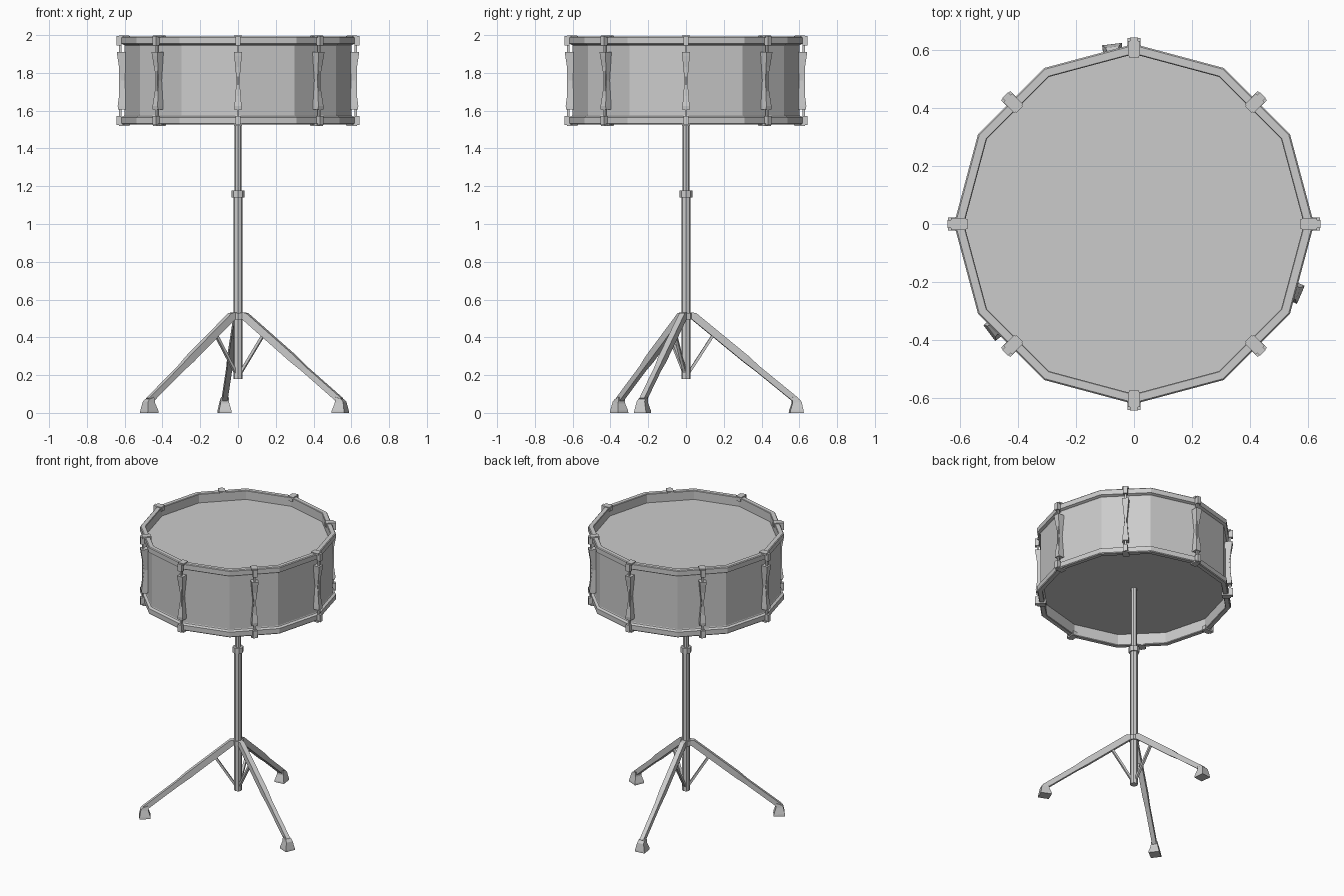
import bpy, bmesh, math
from mathutils import Vector, Matrix

if "Cube" in bpy.data.objects:
    bpy.data.objects.remove(bpy.data.objects["Cube"])

GREY = (0.6, 0.6, 0.6, 1)
metal = bpy.data.materials.new("plain grey")
metal.use_nodes = True
metal.diffuse_color = GREY
metal.node_tree.nodes["Principled BSDF"].inputs["Base Color"].default_value = GREY


def finish(name, bm, angle=0.0):
    """Turn a bmesh into an object, rotated about z."""
    bmesh.ops.recalc_face_normals(bm, faces=bm.faces)
    mesh = bpy.data.meshes.new(name)
    bm.to_mesh(mesh)
    bm.free()
    mesh.materials.append(metal)
    ob = bpy.data.objects.new(name, mesh)
    ob.rotation_euler.z = math.radians(angle)
    bpy.context.collection.objects.link(ob)
    return ob


def lathe(name, profile, sides, closed=False):
    """Spin (radius, z) points; open profiles get capped ends."""
    bm = bmesh.new()
    rings = []
    for r, z in profile:
        rings.append([bm.verts.new((r * math.cos(a), r * math.sin(a), z))
                      for a in (2 * math.pi * i / sides for i in range(sides))])
    pairs = list(zip(rings, rings[1:]))
    if closed:
        pairs.append((rings[-1], rings[0]))
    else:
        bm.faces.new(rings[0])
        bm.faces.new(rings[-1])
    for a, b in pairs:
        for i in range(sides):
            j = (i + 1) % sides
            bm.faces.new((a[i], a[j], b[j], b[i]))
    return finish(name, bm)


def loft(bm, sections):
    """Skin rectangles given as (centre, half_u, half_v) vectors."""
    rings = []
    for c, u, v in sections:
        c, u, v = Vector(c), Vector(u), Vector(v)
        rings.append([bm.verts.new(p) for p in (c - u - v, c + u - v, c + u + v, c - u + v)])
    bm.faces.new(rings[0])
    bm.faces.new(rings[-1])
    for a, b in zip(rings, rings[1:]):
        for i in range(4):
            j = (i + 1) % 4
            bm.faces.new((a[i], a[j], b[j], b[i]))


def upright(bm, r0, r1, width, z0, z1):
    """Box on the +x side spanning radii r0 to r1."""
    half = ((r1 - r0) / 2, 0, 0)
    loft(bm, [(((r0 + r1) / 2, 0, z), half, (0, width / 2, 0)) for z in (z0, z1)])


# Drum body with recessed heads, and its two hoops
lathe("drum_shell", [(0.585, 1.605), (0.6, 1.605), (0.6, 1.93), (0.585, 1.93)], 12)
hoop = [(0.585, 0.07), (0.6, 0.05), (0.603, 0.045), (0.62, 0.038),
        (0.62, 0.005), (0.615, 0), (0.588, 0), (0.585, 0.004)]
lathe("top_hoop", [(r, 1.993 - d) for r, d in hoop], 12, True)
lathe("bottom_hoop", [(r, 1.527 + d) for r, d in hoop], 12, True)
lathe("bottom_shell_edge", [(0.585, 1.55), (0.6, 1.55), (0.6, 1.61), (0.585, 1.61)], 12, True)
lathe("top_shell_edge", [(0.585, 1.92), (0.6, 1.92), (0.6, 1.97), (0.585, 1.97)], 12, True)

# Eight lugs with rods and hoop claws
for n in range(8):
    shift = -0.016 if n % 2 else 0.0
    bm = bmesh.new()
    loft(bm, [((0.595 + d + shift, 0, z), (d, 0, 0), (0, w, 0))
              for z, d, w in ((1.605, 0.02, 0.02), (1.625, 0.021, 0.019),
                              (1.76, 0.012, 0.008),
                              (1.89, 0.022, 0.02), (1.91, 0.023, 0.022))])
    finish("lug_%d" % n, bm, 45 * n)

    bm = bmesh.new()
    upright(bm, 0.618 + shift, 0.63 + shift, 0.012, 1.53, 1.99)
    finish("tension_rod_%d" % n, bm, 45 * n)

    bm = bmesh.new()
    for z0, z1, outer0, outer1 in ((1.987, 1.999, 1.945, 1.995), (1.519, 1.531, 1.523, 1.573)):
        upright(bm, 0.578 + shift, 0.63 + shift, 0.042, z0, z1)
        upright(bm, 0.617 + shift, 0.643 + shift, 0.028, outer0, outer1)
    upright(bm, 0.573 + shift, 0.588 + shift, 0.034, 1.97, 1.996)
    upright(bm, 0.573 + shift, 0.588 + shift, 0.034, 1.522, 1.55)
    finish("hoop_claws_%d" % n, bm, 45 * n)

# Telescopic stand
lathe("lower_tube", [(0.025, 0.18), (0.025, 1.15)], 8)
lathe("upper_tube", [(0.019, 1.1), (0.019, 1.61)], 8)
lathe("height_collar", [(0.034, 1.14), (0.034, 1.178)], 8)
lathe("leg_hub", [(0.034, 0.495), (0.034, 0.53)], 8)

# Tripod legs, braces and feet
for n, angle in enumerate((97, 217, 337)):
    bm = bmesh.new()
    loft(bm, [((r, 0, z), (h * 0.6, 0, h * 0.8), (0, w, 0))
              for r, z, h, w in ((0.01, 0.518, 0.018, 0.015), (0.04, 0.513, 0.02, 0.016),
                                 (0.32, 0.285, 0.02, 0.017), (0.38, 0.235, 0.016, 0.014),
                                 (0.59, 0.065, 0.016, 0.014))])
    finish("leg_%d" % n, bm, angle)

    bm = bmesh.new()
    loft(bm, [((0.01, 0, 0.205), (0.006, 0, -0.004), (0, 0.008, 0)),
              ((0.15, 0, 0.42), (0.006, 0, -0.004), (0, 0.008, 0))])
    finish("brace_%d" % n, bm, angle)

    bm = bmesh.new()
    loft(bm, [((0.588, 0, 0), (0.036, 0, 0), (0, 0.034, 0)),
              ((0.588, 0, 0.012), (0.035, 0, 0), (0, 0.033, 0)),
              ((0.59, 0, 0.055), (0.024, 0, 0.004), (0, 0.023, 0)),
              ((0.585, 0, 0.078), (0.018, 0, -0.006), (0, 0.02, 0))])
    finish("foot_%d" % n, bm, angle)
